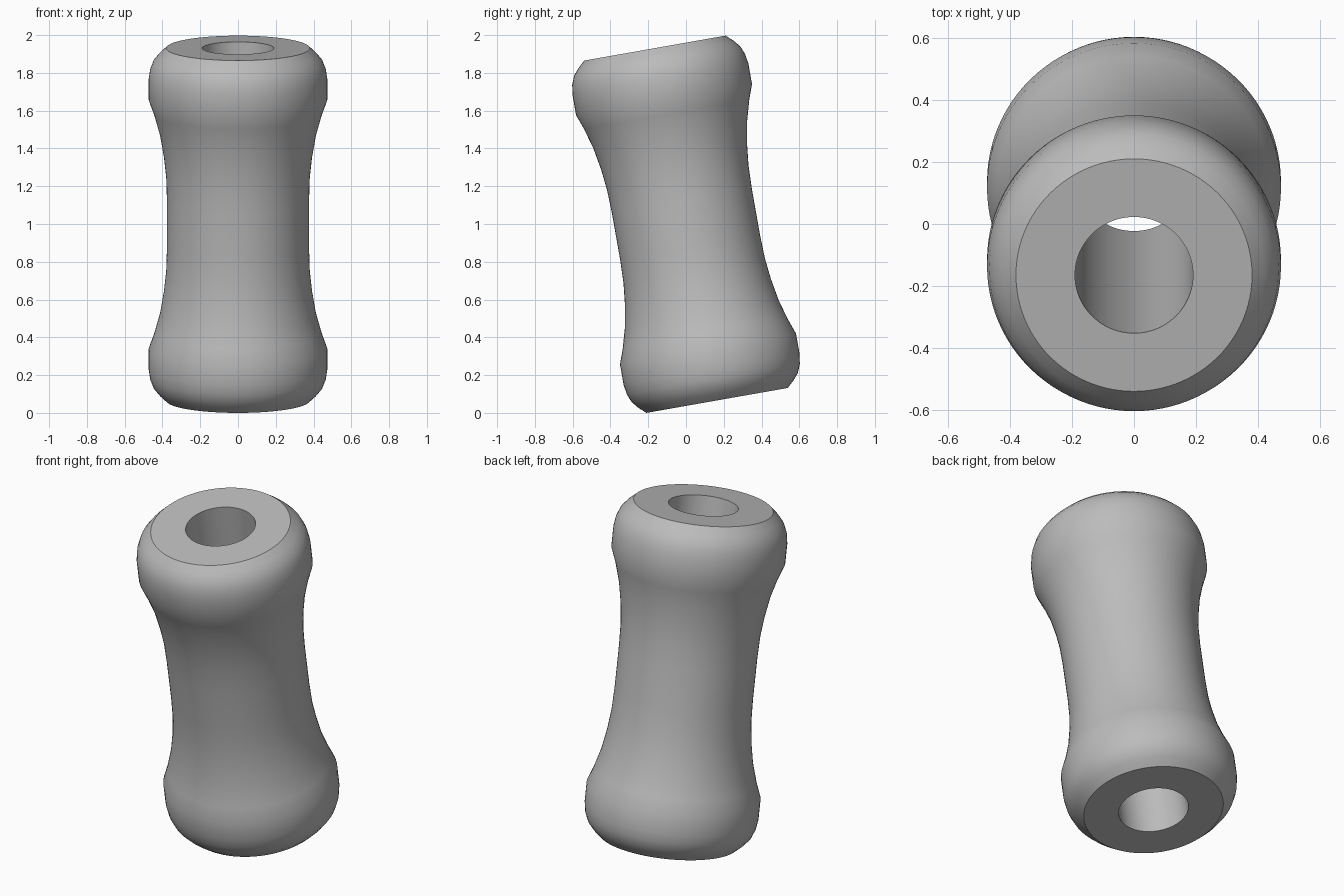
import bpy
import math
from mathutils import Matrix, Vector

cube = bpy.data.objects.get("Cube")
if cube:
    bpy.data.objects.remove(cube, do_unlink=True)

SIDES = 96
HALF = 0.947       # half length along the axis
BORE = 0.19        # radius of the through hole
TILT = math.radians(10)

# Upper half of the outer profile (radius, height): rim, collar, flare, waist
upper = [(0.38, HALF), (0.418, 0.912), (0.447, 0.877), (0.465, 0.832),
         (0.473, 0.78), (0.473, 0.67), (0.444, 0.59), (0.413, 0.48),
         (0.392, 0.36), (0.38, 0.25), (0.376, 0.12)]
lower = [(r, -h) for r, h in reversed(upper)]
profile = [(BORE, HALF)] + upper + lower + [(BORE, -HALF)]

# Closed ring of profile points spun around the axis
verts = [(r * math.cos(a), r * math.sin(a), h)
         for a in (2 * math.pi * i / SIDES for i in range(SIDES))
         for r, h in profile]
n = len(profile)
faces = []
for i in range(SIDES):
    j = (i + 1) % SIDES
    for k in range(n):
        m = (k + 1) % n
        faces.append((i * n + k, i * n + m, j * n + m, j * n + k))

mesh = bpy.data.meshes.new("spool_body")
mesh.from_pydata(verts, [], faces)
# Lean the axis towards the front and stand it on the ground
mesh.transform(Matrix.Translation(Vector((0, 0, 1))) @ Matrix.Rotation(TILT, 4, 'X'))
low = min(v.co.z for v in mesh.vertices)
mesh.transform(Matrix.Translation(Vector((0, 0, -low))))
mesh.update()

body = bpy.data.objects.new("spool_body", mesh)
bpy.context.collection.objects.link(body)

# Outward normals, smooth curves, crisp end faces
bpy.context.view_layer.objects.active = body
body.select_set(True)
bpy.ops.object.mode_set(mode='EDIT')
bpy.ops.mesh.select_all(action='SELECT')
bpy.ops.mesh.normals_make_consistent(inside=False)
bpy.ops.object.mode_set(mode='OBJECT')
bpy.ops.object.shade_smooth_by_angle(angle=math.radians(30))

# Plain grey
grey = bpy.data.materials.new("plain_grey")
grey.use_nodes = True
colour = (0.5, 0.5, 0.5, 1)
grey.diffuse_color = colour
grey.node_tree.nodes["Principled BSDF"].inputs["Base Color"].default_value = colour
mesh.materials.append(grey)
